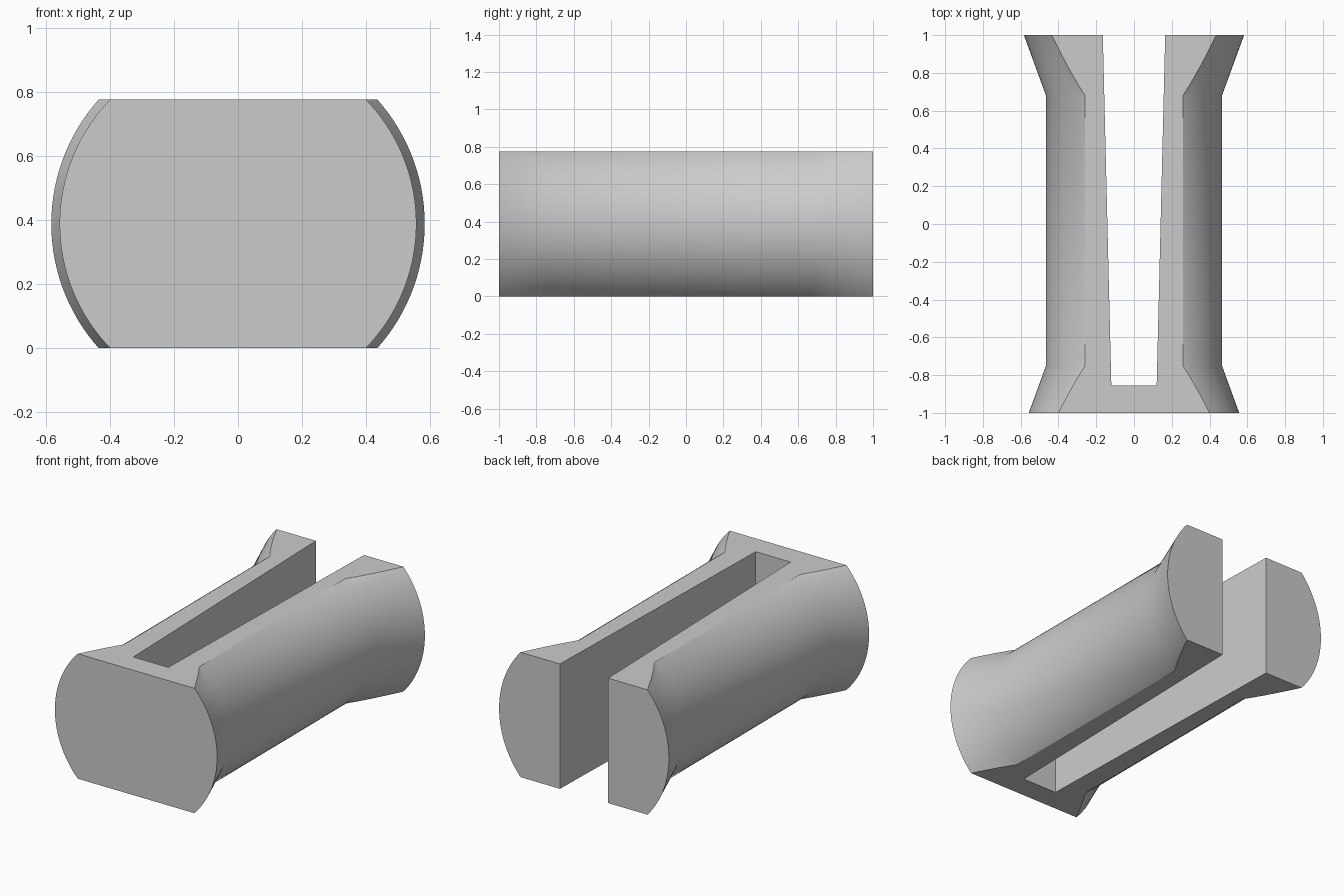
import bpy
import bmesh
import math
from mathutils import Vector

cube = bpy.data.objects.get("Cube")
if cube:
    bpy.data.objects.remove(cube, do_unlink=True)

HEIGHT = 0.775
AXIS_Z = HEIGHT / 2
SEGMENTS = 128

grey = bpy.data.materials.new("light_grey")
grey.use_nodes = True
colour = (0.6, 0.6, 0.6, 1)
grey.diffuse_color = colour
grey.node_tree.nodes["Principled BSDF"].inputs["Base Color"].default_value = colour


def finish(bm, name):
    bmesh.ops.recalc_face_normals(bm, faces=bm.faces[:])
    mesh = bpy.data.meshes.new(name)
    bm.to_mesh(mesh)
    bm.free()
    mesh.materials.append(grey)
    obj = bpy.data.objects.new(name, mesh)
    bpy.context.collection.objects.link(obj)
    return obj


def loft(bm, sections):
    """Join closed loops of points into a capped solid."""
    rings = [[bm.verts.new(p) for p in s] for s in sections]
    for a, b in zip(rings, rings[1:]):
        for i in range(len(a)):
            j = (i + 1) % len(a)
            bm.faces.new((a[i], a[j], b[j], b[i]))
    bm.faces.new(rings[0])
    bm.faces.new(rings[-1])


# Waisted round body with flared ends
def circle(y, radius):
    angles = [2 * math.pi * i / SEGMENTS for i in range(SEGMENTS)]
    return [(radius * math.cos(a), y, AXIS_Z + radius * math.sin(a)) for a in angles]


bm = bmesh.new()
loft(bm, [circle(y, r) for y, r in
          [(-1, 0.557), (-0.75, 0.466), (0.68, 0.466), (1, 0.583)]])

# Flat top and bottom
for z, normal in [(HEIGHT, 1), (0, -1)]:
    cut = bmesh.ops.bisect_plane(
        bm, geom=bm.verts[:] + bm.edges[:] + bm.faces[:], dist=1e-6,
        plane_co=Vector((0, 0, z)), plane_no=Vector((0, 0, normal)), clear_outer=True)
    edges = [e for e in cut["geom_cut"] if isinstance(e, bmesh.types.BMEdge)]
    bmesh.ops.contextual_create(bm, geom=edges)
body = finish(bm, "slotted_body")

# Tapered slot open at the back
bm = bmesh.new()
outline = [(-0.12, -0.855), (0.12, -0.855), (0.17, 1.2), (-0.17, 1.2)]
loft(bm, [[(x, y, z) for x, y in outline] for z in (-0.2, HEIGHT + 0.2)])
cutter = finish(bm, "slot_cutter")
cutter.hide_render = True

slot = body.modifiers.new("slot", "BOOLEAN")
slot.operation = "DIFFERENCE"
slot.solver = "EXACT"
slot.object = cutter

bpy.ops.object.select_all(action="DESELECT")
body.select_set(True)
bpy.context.view_layer.objects.active = body
bpy.ops.object.modifier_apply(modifier=slot.name)
bpy.data.objects.remove(cutter, do_unlink=True)
bpy.ops.object.shade_smooth_by_angle(angle=math.radians(30))
